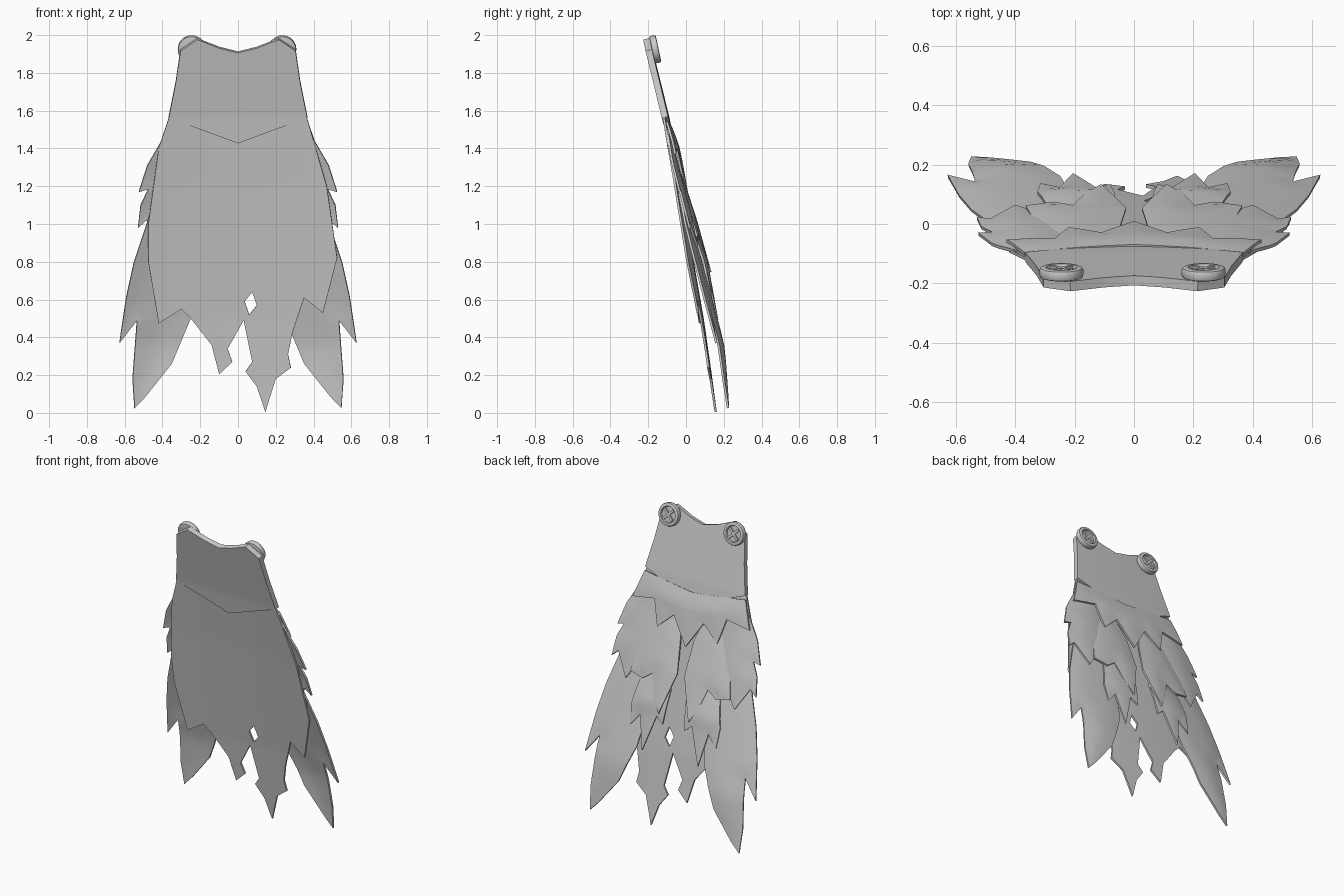
import bpy, bmesh, math
from mathutils import Vector
from mathutils.geometry import tessellate_polygon, intersect_point_line

if "Cube" in bpy.data.objects:
    bpy.data.objects.remove(bpy.data.objects["Cube"])


def interp(table, z):
    """Piecewise linear depth y for height z; table runs from high z to low z."""
    for (z0, y0), (z1, y1) in zip(table, table[1:]):
        if z >= z1 or (z1, y1) == table[-1]:
            return y0 + (y1 - y0) * (z0 - z) / (z0 - z1)


def edge_distance(p, loops):
    best = 9
    for loop in loops:
        for a, b in zip(loop, loop[1:] + loop[:1]):
            q, t = intersect_point_line(p, a, b)
            q = a if t < 0 else b if t > 1 else q
            best = min(best, (p - q).length)
    return best


def mirrored(top, half, bottom):
    """Symmetric outline from its right half and two centre points."""
    return [top] + half + [bottom] + [(-x, z) for x, z in reversed(half)]


def finish(bm, name):
    me = bpy.data.meshes.new(name)
    bm.to_mesh(me)
    bm.free()
    ob = bpy.data.objects.new(name, me)
    bpy.context.collection.objects.link(ob)
    bpy.ops.object.select_all(action='DESELECT')
    ob.select_set(True)
    bpy.context.view_layer.objects.active = ob
    return ob


def smooth():
    bpy.ops.object.shade_smooth_by_angle(angle=math.radians(35))


def panel(name, outline, depth, thick=0.012, puff=0.0, side=1, hole=None, bend=-0.1):
    """Cloth or feather sheet: a flat outline, gridded, then bent to a depth profile."""
    loops = [[Vector((side * x, 0, z)) for x, z in lp] for lp in ([outline, hole] if hole else [outline])]
    flat = [[Vector((p.x, p.z, 0)) for p in lp] for lp in loops]
    bm = bmesh.new()
    vs = [bm.verts.new(p) for lp in loops for p in lp]
    for tri in tessellate_polygon(flat):
        try:
            bm.faces.new([vs[i] for i in tri])
        except ValueError:
            pass
    for axis in (0, 2):
        for i in range(-14, 41):
            co, no = Vector(), Vector()
            co[axis], no[axis] = i * 0.05 + 0.003, 1
            bmesh.ops.bisect_plane(bm, geom=bm.verts[:] + bm.edges[:] + bm.faces[:],
                                   plane_co=co, plane_no=no, dist=1e-5)
    bmesh.ops.remove_doubles(bm, verts=bm.verts[:], dist=1e-4)
    for v in bm.verts:
        d = edge_distance(v.co, loops) if puff else 0
        v.co.y = interp(depth, v.co.z) + bend * v.co.x ** 2 + puff * min(d, 0.08)
    bmesh.ops.recalc_face_normals(bm, faces=bm.faces[:])
    ob = finish(bm, name)
    m = ob.modifiers.new("thickness", 'SOLIDIFY')
    m.thickness, m.offset = thick, 0
    bpy.ops.object.modifier_apply(modifier="thickness")
    smooth()


# Torn cape sheet with a diamond hole
BODY = [(2, -.213), (1.565, -.105), (1.2, -.035), (.5, .088), (0, .16)]
cape = [(-.36, 1.58), (-.42, 1.4), (-.475, 1.0), (-.475, .8), (-.42, .475),
        (-.3, .55), (-.25, .5), (-.14, .36), (-.1, .205), (-.03, .27), (-.055, .34),
        (.03, .49), (.075, .27), (.04, .22), (.1, .14), (.145, .005),
        (.2, .18), (.28, .24), (.265, .31), (.29, .43), (.35, .61), (.45, .53),
        (.525, .82), (.47, 1.2), (.36, 1.58)]
panel("cape_sheet", cape, BODY, hole=[(.075, .64), (.035, .59), (.06, .52), (.1, .57)])

# Thick collar with pointed lower edge
collar = mirrored((0, 1.91), [(.1, 1.935), (.215, 1.98), (.305, 1.92), (.33, 1.75), (.367, 1.565)], (0, 1.43))
panel("collar", collar, BODY, thick=.034, bend=-.05)

# Zigzag shawl of short feathers just below the collar, on the back
shawl = mirrored((0, 1.5), [(.37, 1.54), (.43, 1.37), (.265, 1.4), (.22, 1.24), (.11, 1.34)], (0, 1.17))
panel("shawl_feathers", shawl, [(1.55, -.09), (1.42, -.05), (1.17, .004)], puff=.08)

# Feather layers, mirrored left and right: outline, depth profile
layers = {
    "wing_feathers": (
        [(.16, 1.3), (.34, 1.3), (.45, 1.1), (.55, .8), (.59, .62), (.628, .37),
         (.535, .49), (.558, .18), (.548, .025), (.49, .085),
         (.35, .26), (.25, .5), (.15, 1.05)],
        [(1.3, -.05), (1.0, .02), (.37, .2), (.02, .253)]),
    "side_feathers": (
        [(.2, 1.42), (.37, 1.5), (.48, 1.31), (.525, 1.17), (.475, 1.185), (.515, 1.1),
         (.53, .98), (.485, 1.02), (.4, .88), (.25, 1.1)],
        [(1.5, -.087), (1.35, -.057), (.88, .075)]),
    "lower_back_feathers": (
        [(.1, 1.05), (.06, .88), (.08, .68), (.13, .72), (.205, .49), (.25, .7),
         (.315, .62), (.325, .75), (.26, 1.05)],
        [(1.05, .012), (.8, .103), (.48, .172)]),
    "upper_back_feathers": (
        [(.1, 1.36), (.05, 1.22), (.027, 1.0), (.11, .745), (.165, .84),
         (.205, .96), (.27, .915), (.365, .935), (.32, 1.18), (.25, 1.36)],
        [(1.36, -.064), (1.1, .018), (.74, .132)]),
}
for name, (outline, depth) in layers.items():
    for side, label in ((1, "right"), (-1, "left")):
        panel(f"{name}_{label}", outline, depth, puff=.13, side=side)


# Round buttons with a recessed face and crossed thread
for name, x in (("button_left", -.245), ("button_right", .235)):
    bm = bmesh.new()
    bmesh.ops.create_cone(bm, cap_ends=True, segments=20, radius1=.074, radius2=.074, depth=.036)
    rims = [e for e in bm.edges if abs(e.verts[0].co.z - e.verts[1].co.z) < 1e-6]
    bmesh.ops.bevel(bm, geom=rims, offset=.009, segments=2, affect='EDGES', profile=.5)
    top = max(bm.faces, key=lambda f: f.calc_center_median().z + f.calc_area())
    bmesh.ops.inset_region(bm, faces=[top], thickness=.012)
    bmesh.ops.inset_region(bm, faces=[top], thickness=.004, depth=-.01)
    for ang in (45, 135):
        r = bmesh.ops.create_cube(bm, size=1)["verts"]
        bmesh.ops.scale(bm, vec=(.094, .016, .012), verts=r)
        bmesh.ops.translate(bm, vec=(0, 0, .011), verts=r)
        c, s = math.cos(math.radians(ang)), math.sin(math.radians(ang))
        for v in r:
            v.co.x, v.co.y = c * v.co.x - s * v.co.y, s * v.co.x + c * v.co.y
    ob = finish(bm, name)
    ob.location = (x, -.163, 1.925)
    ob.rotation_euler = (math.radians(-78), 0, 0)
    smooth()
